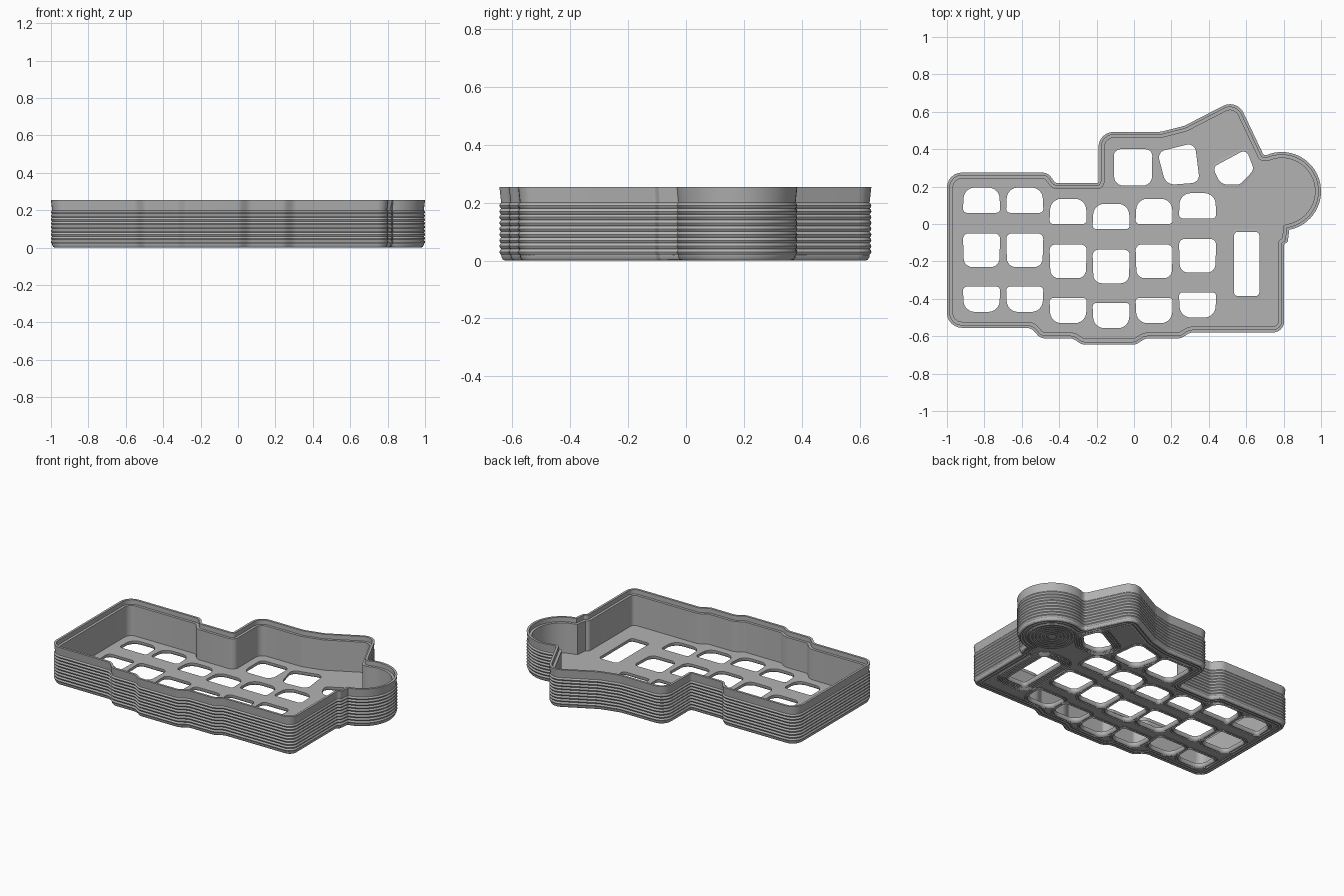
import bpy, bmesh, math
from mathutils import Vector

cube = bpy.data.objects.get("Cube")
if cube:
    bpy.data.objects.remove(cube)

FLOOR = 0.025
grey = bpy.data.materials.new("mid grey")
grey.use_nodes = True
grey.diffuse_color = (0.45, 0.45, 0.45, 1)
grey.node_tree.nodes["Principled BSDF"].inputs["Base Color"].default_value = grey.diffuse_color


def add_object(name, mesh):
    mesh.materials.clear()
    mesh.materials.append(grey)
    mesh.shade_smooth()
    mesh.set_sharp_from_angle(angle=math.radians(30))
    obj = bpy.data.objects.new(name, mesh)
    bpy.context.collection.objects.link(obj)
    return obj


def rounded_loop(corners, inset=0.0, steps=6):
    """Clockwise (x, y, radius) corners, moved inward and filleted."""
    pts = [Vector(c[:2]) for c in corners]
    n = len(pts)
    moved, turns = [], []
    for i, p in enumerate(pts):
        a = (p - pts[i - 1]).normalized()
        b = (pts[(i + 1) % n] - p).normalized()
        na, nb = Vector((a.y, -a.x)), Vector((b.y, -b.x))
        moved.append(p + (na + nb) * inset / (1 + na.dot(nb)))
        turns.append(math.atan2(a.x * b.y - a.y * b.x, a.dot(b)))
    out = []
    for i, p in enumerate(moved):
        r = corners[i][2]
        if r == 0:
            out.append(p)
            continue
        r = max(r - inset if turns[i] < 0 else r + inset, 0.004)
        half = abs(turns[i]) / 2
        prev, nxt = moved[i - 1] - p, moved[(i + 1) % n] - p
        t = min(r * math.tan(half), 0.45 * prev.length, 0.45 * nxt.length)
        a, b, w = p + prev.normalized() * t, p + nxt.normalized() * t, math.cos(half)
        for k in range(steps + 1):
            u = k / steps
            c0, c1, c2 = (1 - u) ** 2, 2 * u * (1 - u) * w, u * u
            out.append((a * c0 + p * c1 + b * c2) / (c0 + c1 + c2))
    return out


def sweep(name, corners, profile):
    """Closed (inset, z) section carried round a closed outline."""
    bm = bmesh.new()
    rings = [[bm.verts.new((p.x, p.y, z)) for p in rounded_loop(corners, d)]
             for d, z in profile]
    for i, ring in enumerate(rings):
        nxt = rings[(i + 1) % len(rings)]
        for j in range(len(ring)):
            k = (j + 1) % len(ring)
            bm.faces.new((ring[j], ring[k], nxt[k], nxt[j]))
    bmesh.ops.recalc_face_normals(bm, faces=bm.faces)
    mesh = bpy.data.meshes.new(name)
    bm.to_mesh(mesh)
    bm.free()
    return add_object(name, mesh)


# Case outline, clockwise from the rear left corner, with the round pod on +x
pod = Vector((0.79, 0.175))
outline = [(-1, 0.275, 0.08), (-0.46, 0.275, 0.06), (-0.42, 0.218, 0.03),
           (-0.19, 0.218, 0.01), (-0.19, 0.492, 0.08), (0.14, 0.492, 0.15),
           (0.27, 0.525, 0.1), (0.55, 0.67, 0.08), (0.692, 0.37, 0.02)]
for k in range(33):
    a = math.radians(113 - k * 6)
    outline.append((pod.x + 0.21 * math.cos(a), pod.y + 0.21 * math.sin(a), 0))
outline += [(0.822, -0.095, 0.01), (0.803, -0.108, 0.01), (0.803, -0.58, 0.06),
            (0.30, -0.58, 0.06), (0.25, -0.612, 0.06), (0.06, -0.612, 0.06),
            (0.01, -0.645, 0.06), (-0.28, -0.645, 0.06), (-0.325, -0.612, 0.06),
            (-0.50, -0.612, 0.06), (-0.55, -0.555, 0.06), (-1, -0.555, 0.08)]

# Wall section: inner face, stepped rim, ribbed outside, rounded foot, rippled base
wall = [(0.032, 0.012), (0.032, 0.225), (0.015, 0.225), (0.015, 0.255), (0, 0.255)]
for i in range(9):
    top = 0.2 - i * 0.02
    wall += [(0.006, top), (0.002, top - 0.004), (0, top - 0.01), (0.002, top - 0.016)]
wall += [(0.006, 0.02), (0.007, 0.012), (0.012, 0.004), (0.02, 0),
         (0.03, 0.004), (0.04, 0), (0.05, 0.004), (0.06, 0), (0.066, 0.012)]
sweep("case_wall", outline, wall)


# Openings in the floor: (corners, number of base ripples)
def box(x0, x1, y0, y1, r_top, r_bottom, taper_top=0, taper_bottom=0):
    return [(x0 + taper_top, y1, r_top), (x1 - taper_top, y1, r_top),
            (x1 - taper_bottom, y0, r_bottom), (x0 + taper_bottom, y0, r_bottom)]


openings = []
columns = [(-0.815, 0), (-0.584, 0), (-0.352, -0.06), (-0.122, -0.087),
           (0.108, -0.06), (0.34, -0.03)]
for x, dy in columns:
    left, right = x - 0.1, x + 0.1
    openings += [
        (box(left, right, 0.06 + dy, 0.195 + dy, 0.06, 0.02, 0.006, 0), 1),
        (box(left, right, -0.23 + dy, -0.05 + dy, 0.03, 0.045, 0, 0.006), 1),
        (box(left, right, -0.47 + dy, -0.335 + dy, 0.02, 0.06, 0, 0.006), 1)]
openings += [
    (box(0.535, 0.67, -0.385, -0.042, 0.02, 0.02), 4),
    (box(-0.11, 0.1, 0.205, 0.4, 0.035, 0.05, 0.002, 0.004), 1),
    ([(0.125, 0.385, 0.04), (0.325, 0.435, 0.04), (0.352, 0.222, 0.04),
      (0.17, 0.208, 0.06)], 1),
    ([(0.42, 0.303, 0.03), (0.6, 0.4, 0.03), (0.642, 0.29, 0.04),
      (0.565, 0.21, 0.04), (0.465, 0.21, 0.06)], 3)]

# Each opening gets a softened lower lip with shallow ripples round it
for i, (corners, ripples) in enumerate(openings):
    lip = [(0, FLOOR), (0, 0.012), (-0.004, 0.004), (-0.01, 0)]
    for k in range(ripples):
        d = 0.01 + k * 0.014
        lip += [(-d - 0.007, 0.004), (-d - 0.014, 0)]
    lip += [(lip[-1][0] - 0.006, 0.008), (-0.013, FLOOR)]
    sweep(f"opening_lip_{i + 1}", corners, lip)

# Concentric ripples under the round pod
circle = [(pod.x + math.cos(-k * math.tau / 40) * 0.15,
           pod.y + math.sin(-k * math.tau / 40) * 0.15, 0) for k in range(40)]
for k in range(6):
    d = k * 0.022
    sweep(f"pod_ripple_{k + 1}", circle, [(d, 0.008), (d + 0.009, 0), (d + 0.018, 0.008)])

# Floor plate with its openings, filled from flat outlines
curve = bpy.data.curves.new("floor_outline", 'CURVE')
curve.dimensions = '2D'
curve.fill_mode = 'BOTH'
curve.extrude = (FLOOR - 0.004) / 2
loops = [rounded_loop(outline, 0.02)] + [rounded_loop(c, -0.011) for c, _ in openings]
for loop in loops:
    spline = curve.splines.new('POLY')
    spline.points.add(len(loop) - 1)
    for point, p in zip(spline.points, loop):
        point.co = (p.x, p.y, 0, 1)
    spline.use_cyclic_u = True
helper = bpy.data.objects.new("floor_outline", curve)
bpy.context.collection.objects.link(helper)
bpy.context.view_layer.update()
graph = bpy.context.evaluated_depsgraph_get()
floor_mesh = bpy.data.meshes.new_from_object(helper.evaluated_get(graph))
bpy.data.objects.remove(helper)
floor = add_object("floor_plate", floor_mesh)
floor.location.z = (FLOOR + 0.004) / 2
